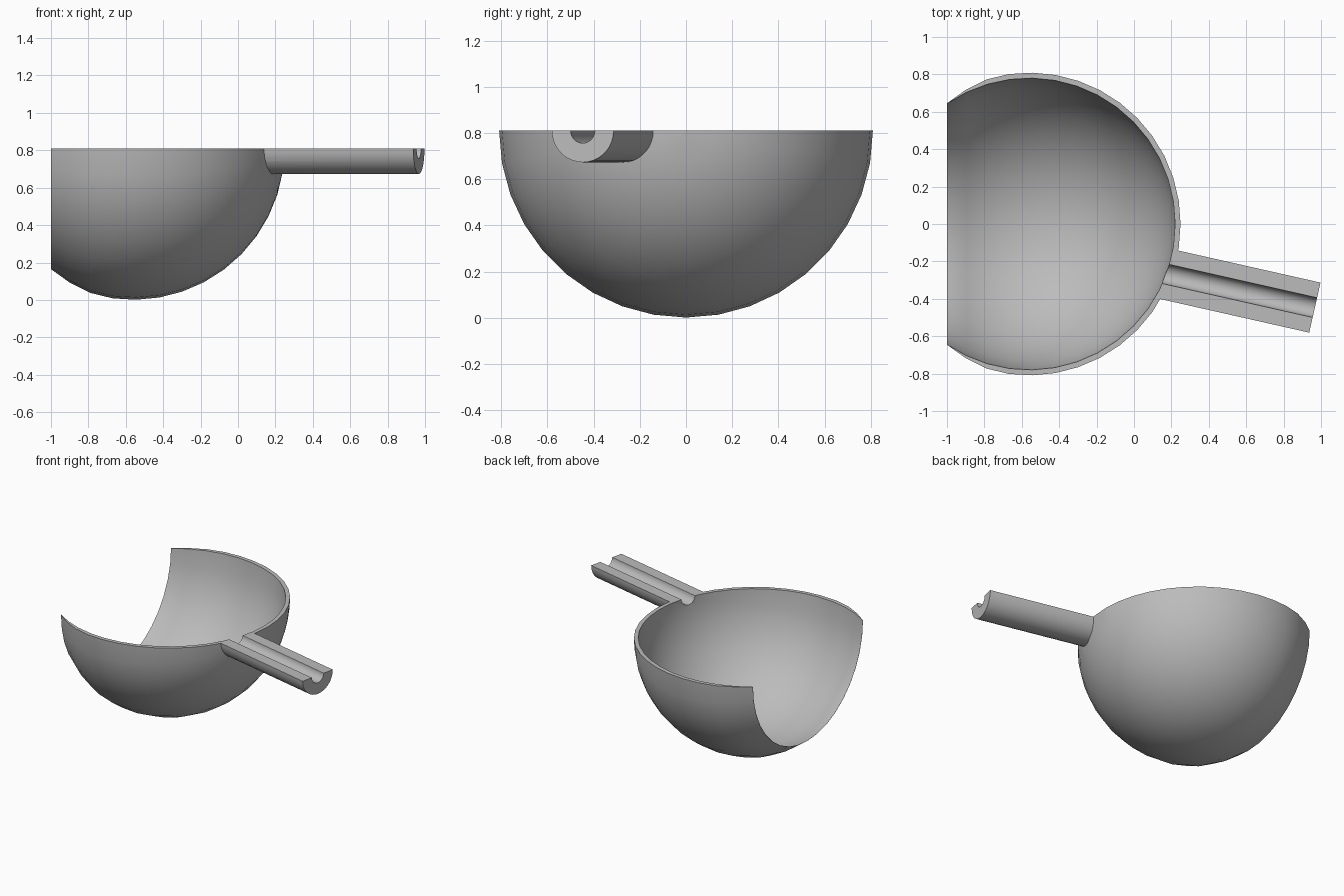
import bpy, bmesh, math
from mathutils import Matrix, Vector

cube = bpy.data.objects.get("Cube")
if cube:
    bpy.data.objects.remove(cube, do_unlink=True)

CENTER = Vector((-0.56, 0, 0.81))
R_IN, WALL = 0.78, 0.028
LIP = math.acos(-0.44 / R_IN)          # angle at which the bowl is cut open
RINGS, SIDES = 14, 36

grey = bpy.data.materials.new("plain_grey")
grey.use_nodes = True
colour = (0.5, 0.5, 0.5, 1)
grey.diffuse_color = colour
grey.node_tree.nodes["Principled BSDF"].inputs["Base Color"].default_value = colour


def make_object(name, bm):
    bmesh.ops.recalc_face_normals(bm, faces=bm.faces)
    mesh = bpy.data.meshes.new(name)
    bm.to_mesh(mesh)
    bm.free()
    mesh.materials.append(grey)
    obj = bpy.data.objects.new(name, mesh)
    bpy.context.collection.objects.link(obj)
    return obj


def revolve(name, profile):
    """Closed solid around the bowl's x axis from (x, radius) pairs, starting at the pole."""
    bm = bmesh.new()
    pole = bm.verts.new(CENTER + Vector((profile[0][0], 0, 0)))
    rings = []
    for x, r in profile[1:]:
        rings.append([bm.verts.new(CENTER + Vector((x, r * math.cos(t), r * math.sin(t))))
                      for t in (math.tau * i / SIDES for i in range(SIDES))])
    for i in range(SIDES):
        j = (i + 1) % SIDES
        bm.faces.new((pole, rings[0][i], rings[0][j]))
        for a, b in zip(rings, rings[1:]):
            bm.faces.new((a[i], b[i], b[j], a[j]))
    bm.faces.new(rings[-1])
    return make_object(name, bm)


def rod(name, start, end, radius, sides):
    bm = bmesh.new()
    axis = end - start
    turn = axis.to_track_quat('Z', 'Y').to_matrix().to_4x4()
    bmesh.ops.create_cone(bm, cap_ends=True, segments=sides, radius1=radius, radius2=radius,
                          depth=axis.length,
                          matrix=Matrix.Translation((start + end) / 2) @ turn)
    return make_object(name, bm)


def combine(target, tool, operation):
    mod = target.modifiers.new(operation.lower(), 'BOOLEAN')
    mod.object, mod.operation, mod.solver = tool, operation, 'EXACT'
    bpy.context.view_layer.objects.active = target
    bpy.ops.object.modifier_apply(modifier=mod.name)
    bpy.data.objects.remove(tool, do_unlink=True)


# Bowl body, its wall thinning to a sharp lip at the open side
outer, inner = [], []
for k in range(RINGS + 1):
    a = LIP * k / RINGS
    r = R_IN + 0.001 + WALL * min(1, (LIP - a) / math.radians(20))
    outer.append((r * math.cos(a), r * math.sin(a)))
    inner.append((R_IN * math.cos(a), R_IN * math.sin(a)))
inner.append((inner[-1][0] - 0.2, inner[-1][1]))
bowl = revolve("bowl_with_spout", outer)
hollow = revolve("hollow_cutter", inner)

# Spout: rod leaving the bowl, later grooved along its length
along = Vector((math.cos(math.radians(-12.7)), math.sin(math.radians(-12.7)), 0))
tip = Vector((0.967, -0.447, CENTER.z))
spout = rod("spout", tip - along * 1.0, tip, 0.137, 36)
groove = rod("groove_cutter", tip - along * 1.1, tip + along * 0.1, 0.054, 24)
combine(bowl, spout, 'UNION')
combine(bowl, hollow, 'DIFFERENCE')
combine(bowl, groove, 'DIFFERENCE')

# Slice everything flat at the rim
bm = bmesh.new()
bmesh.ops.create_cube(bm, size=4, matrix=Matrix.Translation((0, 0, CENTER.z + 2)))
combine(bowl, make_object("rim_cutter", bm), 'DIFFERENCE')

bpy.ops.object.select_all(action='DESELECT')
bowl.select_set(True)
bpy.context.view_layer.objects.active = bowl
bpy.ops.object.shade_smooth_by_angle(angle=math.radians(30))
